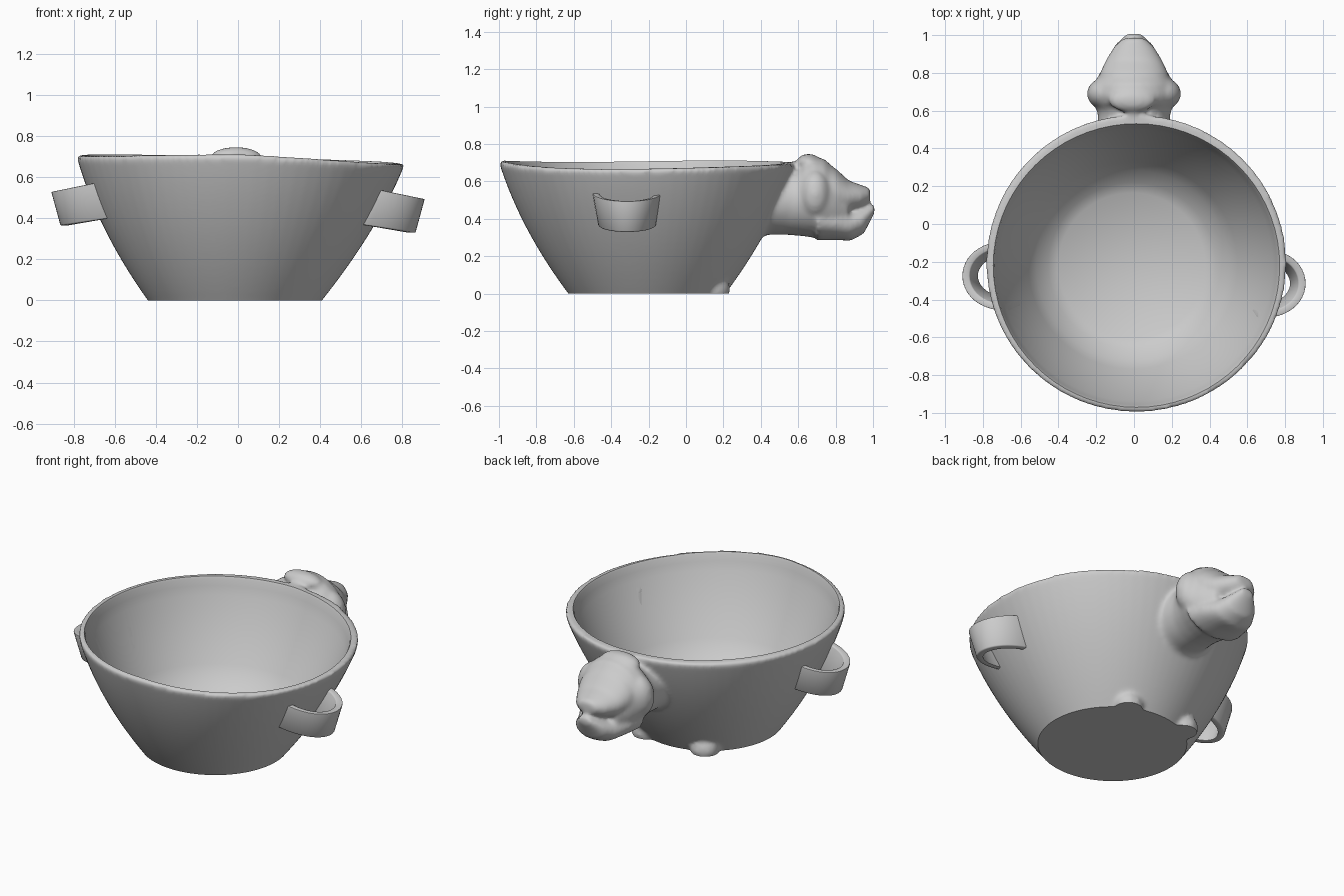
import bpy, bmesh
from math import sin, cos, pi, radians
from mathutils import Matrix, Vector

cube = bpy.data.objects.get("Cube")
if cube:
    bpy.data.objects.remove(cube, do_unlink=True)

clay = bpy.data.materials.new("grey clay")
clay.use_nodes = True
GREY = (0.6, 0.6, 0.6, 1)
clay.diffuse_color = GREY
bsdf = clay.node_tree.nodes["Principled BSDF"]
bsdf.inputs["Base Color"].default_value = GREY
bsdf.inputs["Roughness"].default_value = 0.8


def make(name, bm):
    bmesh.ops.recalc_face_normals(bm, faces=bm.faces)
    mesh = bpy.data.meshes.new(name)
    bm.to_mesh(mesh)
    bm.free()
    mesh.materials.append(clay)
    obj = bpy.data.objects.new(name, mesh)
    bpy.context.collection.objects.link(obj)
    return obj


def carve(obj, cutter, angle):
    """Cut away the hollow and everything underground, then shade."""
    cut = obj.modifiers.new("carve", 'BOOLEAN')
    cut.operation = 'DIFFERENCE'
    cut.solver = 'EXACT'
    cut.object = cutter
    bpy.ops.object.select_all(action='DESELECT')
    obj.select_set(True)
    bpy.context.view_layer.objects.active = obj
    bpy.ops.object.convert(target='MESH')
    bpy.ops.object.shade_smooth_by_angle(angle=radians(angle))


def skin(bm, rings):
    """Bridge closed rings of points and cap both ends."""
    loops = [[bm.verts.new(p) for p in ring] for ring in rings]
    n = len(loops[0])
    for a, b in zip(loops, loops[1:]):
        for i in range(n):
            j = (i + 1) % n
            bm.faces.new((a[i], a[j], b[j], b[i]))
    bm.faces.new(loops[0])
    bm.faces.new(loops[-1])


def wall(z):
    """Outer radius of the bowl at a height."""
    return 0.42 + 0.749 * z - 0.309 * z * z


def lathe(bm, profile, mid_y):
    """Turn a profile; the axis leans a little and the rim dips on one side."""
    rings = []
    for r, z in profile:
        ring = []
        for i in range(72):
            a = 2 * pi * i / 72
            wave = 0.006 - 0.04 * max(cos(a), 0) + 0.004 * sin(3 * a)
            ring.append((r * cos(a) * 1.01 - 0.015 + 0.04 * z, r * sin(a) + mid_y,
                         z + wave * (max(z, 0) / 0.7) ** 2))
        rings.append(ring)
    skin(bm, rings)


def loft(bm, sections):
    """Oval sections along y: (y, bottom, top, half width, lean)."""
    rings = []
    for y, low, top, half, lean in sections:
        mid, tall = (low + top) / 2, (top - low) / 2
        ring = []
        for i in range(32):
            a = 2 * pi * i / 32
            z = mid + tall * sin(a)
            ring.append((half * cos(a), y + lean * (z - 0.48), z))
        rings.append(ring)
    skin(bm, rings)


def lump(bm, center, size, turn=0):
    m = (Matrix.Translation(Vector(center)) @ Matrix.Rotation(turn, 4, 'Z')
         @ Matrix.Diagonal((*size, 1)))
    bmesh.ops.create_icosphere(bm, subdivisions=3, radius=1, matrix=m)


# Cutter: the hollow of the bowl, plus a slab below the ground
bm = bmesh.new()
inside = [(wall(z) - 0.04, z) for z in (0.18, 0.25, 0.32, 0.39, 0.46, 0.53, 0.6, 0.65)]
lathe(bm, [(0.385, 0.09), (0.44, 0.13)] + inside + [(0.745, 0.69), (0.76, 0.72), (0.76, 0.85)],
      -0.22)
bmesh.ops.create_cube(bm, size=1, matrix=Matrix.Translation((0, 0, -0.15))
                      @ Matrix.Diagonal((3, 3, 0.3, 1)))
hollow = make("hollow_cutter", bm)
hollow.hide_render = True

# Bowl wall, still solid
bm = bmesh.new()
lathe(bm, [(0.385, -0.05)] + [(wall(i * 0.04), i * 0.04) for i in range(18)]
      + [(0.786, 0.702), (0.6, 0.702)], -0.209)

# Animal head: skull, muzzle, jaw, ears and brow
loft(bm, [(0.36, 0.27, 0.64, 0.2, 0.43), (0.5, 0.315, 0.665, 0.195, 0.35),
          (0.57, 0.315, 0.685, 0.19, 0.25), (0.62, 0.31, 0.725, 0.205, 0.1),
          (0.68, 0.3, 0.735, 0.225, 0), (0.74, 0.295, 0.72, 0.215, 0),
          (0.8, 0.3, 0.665, 0.18, 0), (0.87, 0.34, 0.56, 0.13, 0)])
loft(bm, [(0.68, 0.38, 0.72, 0.205, 0), (0.8, 0.41, 0.67, 0.18, 0),
          (0.87, 0.43, 0.605, 0.148, 0), (0.94, 0.455, 0.58, 0.105, 0),
          (0.985, 0.49, 0.565, 0.055, 0)])
loft(bm, [(0.7, 0.285, 0.5, 0.2, 0), (0.8, 0.287, 0.47, 0.172, 0),
          (0.88, 0.283, 0.445, 0.138, 0), (0.95, 0.32, 0.46, 0.1, 0),
          (1.008, 0.43, 0.48, 0.04, 0)])
lump(bm, (-0.01, 0.655, 0.7), (0.125, 0.065, 0.048))
for s in (-1, 1):
    lump(bm, (s * 0.15, 0.69, 0.53), (0.1, 0.085, 0.13))

# Feet: small lumps at the back of the base
for x, turn in ((0.17, -0.4), (-0.24, 0.5)):
    lump(bm, (x, 0.155, 0.025), (0.085, 0.08, 0.08), turn)

# Fuse bowl, head and feet into one soft body, then hollow it out
body = make("bowl_with_animal_head", bm)
fuse = body.modifiers.new("fuse", 'REMESH')
fuse.mode = 'VOXEL'
fuse.voxel_size = 0.013
fuse.use_smooth_shade = True
soften = body.modifiers.new("soften", 'SMOOTH')
soften.factor = 0.5
soften.iterations = 8
carve(body, hollow, 50)


# Handles: broad curved straps, sagging outward
def handle(name, side, mid_y, lift):
    bm = bmesh.new()
    rings = []
    for i in range(25):
        a = pi * i / 24
        out = sin(a) ** 0.85
        ring = []
        for depth, upper in ((0, 1), (0, 0), (1, 0), (1, 1)):
            reach = (0.66 + 0.25 * out if upper else 0.6 + 0.265 * out) - 0.04 * depth * out
            span = (0.185 if upper else 0.155) - 0.035 * depth
            z = (0.545 - 0.05 * out) if upper else (0.37 - 0.04 * out)
            ring.append((side * reach, mid_y - span * cos(a), z + lift))
        rings.append(ring)
    skin(bm, rings)
    obj = make(name, bm)
    bevel = obj.modifiers.new("soft edges", 'BEVEL')
    bevel.width = 0.006
    bevel.segments = 2
    carve(obj, hollow, 40)


handle("left_handle", 1, -0.315, 0)
handle("right_handle", -1, -0.275, 0.035)
bpy.data.objects.remove(hollow, do_unlink=True)
